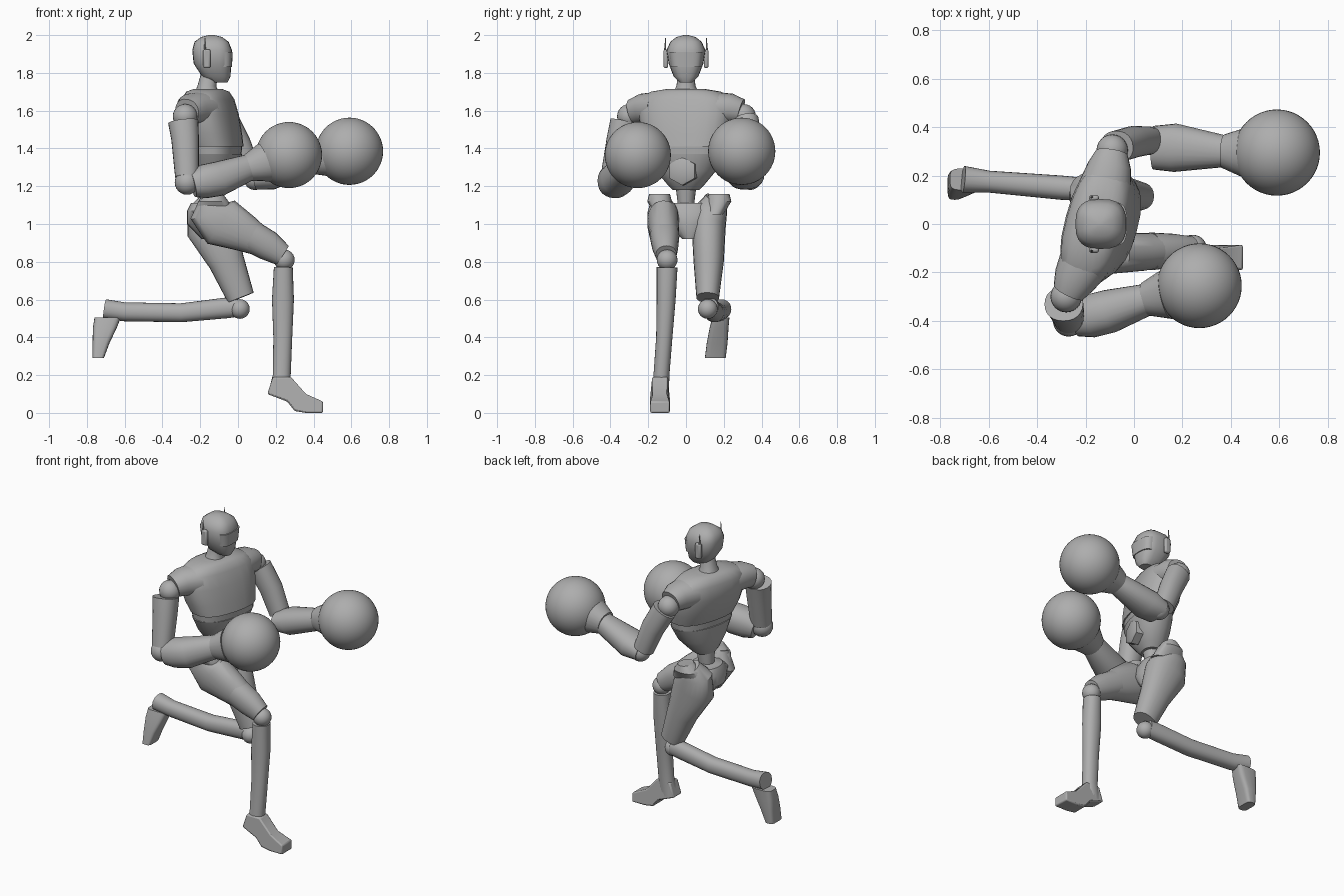
import bpy
import bmesh
import math
from mathutils import Vector

default_cube = bpy.data.objects.get("Cube")
if default_cube:
    bpy.data.objects.remove(default_cube, do_unlink=True)

grey = bpy.data.materials.new("plain grey")
grey.use_nodes = True
grey_value = (0.42, 0.42, 0.42, 1)
grey.diffuse_color = grey_value
grey.node_tree.nodes["Principled BSDF"].inputs["Base Color"].default_value = grey_value

FORWARD = Vector((1, 0, 0))
SIDEWAYS = Vector((0, 1, 0))
UPWARD = Vector((0, 0, 1))
SHOULDER_LINE = Vector((0.26, 0.96, 0)).normalized()


def finish(name, mesh_builder, angle=40, bevel=0):
    """Turn a bmesh into a named, shaded object."""
    bmesh.ops.recalc_face_normals(mesh_builder, faces=mesh_builder.faces)
    mesh = bpy.data.meshes.new(name)
    mesh_builder.to_mesh(mesh)
    mesh_builder.free()
    part = bpy.data.objects.new(name, mesh)
    bpy.context.collection.objects.link(part)
    mesh.materials.append(grey)
    if bevel:
        modifier = part.modifiers.new("soft edges", "BEVEL")
        modifier.width = bevel
        modifier.segments = 2
    bpy.ops.object.select_all(action="DESELECT")
    part.select_set(True)
    bpy.context.view_layer.objects.active = part
    bpy.ops.object.shade_smooth_by_angle(angle=math.radians(angle))
    return part


def squared(value, power):
    return math.copysign(abs(value) ** (2 / power), value)


def loft(name, stations, side=SIDEWAYS, power=2.2, upright=False, sides=24):
    """Skin rings along a path; a station is x, y, z, half width, half depth."""
    builder = bmesh.new()
    centres = [Vector(station[:3]) for station in stations]
    last = len(stations) - 1
    rings = []
    for index, station in enumerate(stations):
        along = centres[min(index + 1, last)] - centres[max(index - 1, 0)]
        along = UPWARD if upright else along.normalized()
        across = (side - along * side.dot(along)).normalized()
        depth = along.cross(across)
        ring = []
        for step in range(sides):
            turn = math.tau * step / sides
            offset = across * station[3] * squared(math.cos(turn), power)
            offset += depth * station[4] * squared(math.sin(turn), power)
            ring.append(builder.verts.new(centres[index] + offset))
        rings.append(ring)
    for lower, upper in zip(rings, rings[1:]):
        for step in range(sides):
            following = (step + 1) % sides
            builder.faces.new((lower[step], lower[following], upper[following], upper[step]))
    builder.faces.new(rings[0])
    builder.faces.new(rings[-1])
    return finish(name, builder)


def ball(name, centre, radius, segments=24):
    builder = bmesh.new()
    bmesh.ops.create_uvsphere(builder, u_segments=segments, v_segments=segments // 2, radius=radius)
    bmesh.ops.translate(builder, verts=builder.verts, vec=centre)
    return finish(name, builder, angle=60)


def box(name, centre, size, bevel):
    builder = bmesh.new()
    bmesh.ops.create_cube(builder, size=1)
    bmesh.ops.scale(builder, verts=builder.verts, vec=size)
    bmesh.ops.translate(builder, verts=builder.verts, vec=centre)
    return finish(name, builder, bevel=bevel)


def foot(name, outline, middle, half_width):
    """Extrude a side outline across the foot, narrower above the sole."""
    builder = bmesh.new()
    flanks = []
    for sign in (-1, 1):
        flank = []
        for x, z in outline:
            width = half_width * (0.8 if z > 0.08 else 1)
            flank.append(builder.verts.new((x, middle + sign * width, z)))
        builder.faces.new(flank)
        flanks.append(flank)
    for index in range(len(outline)):
        near, far = flanks
        builder.faces.new((near[index - 1], near[index], far[index], far[index - 1]))
    return finish(name, builder, angle=30, bevel=0.008)


# Head, visor, ear pods and neck
loft("head", [(-.1, 0, 1.75, .035, .045), (-.115, 0, 1.78, .065, .075),
              (-.135, 0, 1.85, .092, .1), (-.137, 0, 1.92, .103, .105),
              (-.14, 0, 1.965, .083, .09), (-.14, 0, 1.99, .05, .055),
              (-.14, 0, 2, .012, .015)], power=2.7, upright=True)
loft("visor", [(-.085, 0, 1.83, .078, .053), (-.085, 0, 1.91, .09, .057)],
     power=3, upright=True)
for label, sign in (("left", 1), ("right", -1)):
    box(label + "_ear_pod", (-.165, sign * .107, 1.875), (.04, .025, .1), .01)
    loft(label + "_antenna", [(-.175, sign * .112, 1.9, .006, .006),
                              (-.175, sign * .108, 1.985, .002, .002)])
loft("neck", [(-.165, 0, 1.68, .08, .07), (-.165, 0, 1.73, .05, .05),
              (-.15, 0, 1.8, .045, .045)], upright=True)

# Torso, twisted so that the left shoulder leads
loft("chest", [(-.16, 0, 1.715, .1, .07), (-.16, 0, 1.7, .19, .1),
               (-.16, 0, 1.66, .25, .12), (-.15, 0, 1.58, .255, .135),
               (-.13, 0, 1.48, .235, .135), (-.11, 0, 1.41, .215, .125)],
     side=SHOULDER_LINE, power=2.5, upright=True)
loft("waist_band", [(-.11, 0, 1.42, .207, .118), (-.11, 0, 1.37, .2, .115)],
     side=SHOULDER_LINE, power=2.5, upright=True)
loft("abdomen", [(-.11, 0, 1.37, .208, .122), (-.115, 0, 1.28, .16, .11),
                 (-.13, 0, 1.21, .1, .08), (-.135, 0, 1.18, .07, .06)],
     side=SHOULDER_LINE, upright=True)
loft("spine", [(-.14, 0, 1.2, .055, .055), (-.15, 0, 1.08, .04, .045)], upright=True)

# Six-sided belly plate, standing on a corner
loft("belly_plate", [(-.04, -.01, 1.28, .075, .08), (.004, -.021, 1.28, .075, .08),
                     (.012, -.023, 1.28, .058, .06)], side=UPWARD, power=2, sides=6)

# Hips and thighs
loft("pelvis", [(-.12, .02, .92, .04, .07), (-.15, .02, 1, .12, .12),
                (-.16, .02, 1.07, .15, .11), (-.16, .02, 1.11, .1, .09)], upright=True)
for label, middle in (("left", .175), ("right", -.14)):
    loft(label + "_hip_crest", [(-.13, middle * .85, 1.05, .05, .11),
                                (-.13, middle, 1.12, .065, .08),
                                (-.12, middle, 1.16, .055, .04)], upright=True)
loft("left_thigh", [(-.14, .16, 1.13, .06, .06), (-.155, .135, 1.08, .085, .11),
                    (-.14, .12, .98, .09, .135), (-.06, .12, .8, .08, .095),
                    (.015, .115, .61, .06, .073)])
loft("right_thigh", [(-.14, -.14, 1.13, .05, .06), (-.15, -.125, 1.07, .08, .11),
                     (-.09, -.12, 1.01, .085, .135), (.04, -.115, .95, .078, .1),
                     (.11, -.11, .91, .07, .08)])
loft("right_thigh_sleeve", [(.07, -.113, .935, .078, .085), (.16, -.11, .885, .07, .08),
                            (.235, -.105, .835, .055, .06)])
ball("left_knee", (.01, .115, .55), .052)
ball("right_knee", (.245, -.1, .81), .055)

# Shins and feet
loft("left_shin", [(.0, .125, .56, .045, .05), (-.05, .13, .557, .045, .055),
                   (-.3, .15, .53, .05, .05), (-.6, .175, .535, .045, .05),
                   (-.705, .185, .55, .055, .052)])
loft("right_shin", [(.24, -.1, .77, .055, .05), (.238, -.105, .6, .05, .058),
                    (.237, -.115, .4, .043, .05), (.232, -.13, .2, .042, .047),
                    (.215, -.135, .1, .045, .055)])
loft("left_foot", [(-.69, .185, .505, .045, .07), (-.705, .175, .45, .05, .063),
                   (-.725, .165, .37, .055, .045), (-.74, .155, .29, .055, .03)],
     power=4, upright=True)
foot("right_foot", [(.155, .1), (.26, .06), (.3, .01), (.36, 0), (.45, 0),
                    (.45, .06), (.36, .1), (.28, .19), (.185, .19)], -.138, .052)

# Arms, with short sleeves reaching from the chest
loft("left_sleeve", [(-.12, .15, 1.61, .11, .09), (-.1, .24, 1.61, .09, .08),
                     (-.092, .29, 1.595, .068, .068)], side=FORWARD)
loft("right_sleeve", [(-.2, -.15, 1.61, .11, .09), (-.245, -.23, 1.61, .09, .08),
                      (-.27, -.28, 1.595, .068, .068)], side=FORWARD)
ball("left_shoulder", (-.09, .305, 1.57), .065)
ball("right_shoulder", (-.28, -.3, 1.57), .065)
loft("left_upper_arm", [(-.07, .32, 1.55, .065, .075), (0, .34, 1.42, .065, .07),
                        (.06, .345, 1.27, .058, .062)])
loft("right_upper_arm", [(-.29, -.33, 1.54, .072, .08), (-.28, -.35, 1.45, .07, .073),
                         (-.27, -.39, 1.25, .062, .063)])
ball("left_elbow", (.09, .34, 1.24), .06)
ball("right_elbow", (-.27, -.4, 1.22), .065)
loft("left_forearm", [(.08, .315, 1.24, .09, .06), (.17, .315, 1.26, .1, .08),
                      (.38, .3, 1.33, .065, .065)])
loft("right_forearm", [(-.24, -.39, 1.21, .075, .07), (-.18, -.38, 1.225, .09, .09),
                       (-.1, -.36, 1.24, .09, .092), (.06, -.31, 1.3, .065, .07)])

# Round gloves with flared cuffs
loft("left_cuff", [(.37, .3, 1.335, .07, .07), (.46, .295, 1.355, .105, .105)])
loft("right_cuff", [(.05, -.31, 1.295, .07, .07), (.14, -.29, 1.325, .105, .105)])
ball("left_glove", (.59, .295, 1.385), .178, segments=48)
ball("right_glove", (.27, -.255, 1.365), .175, segments=48)
